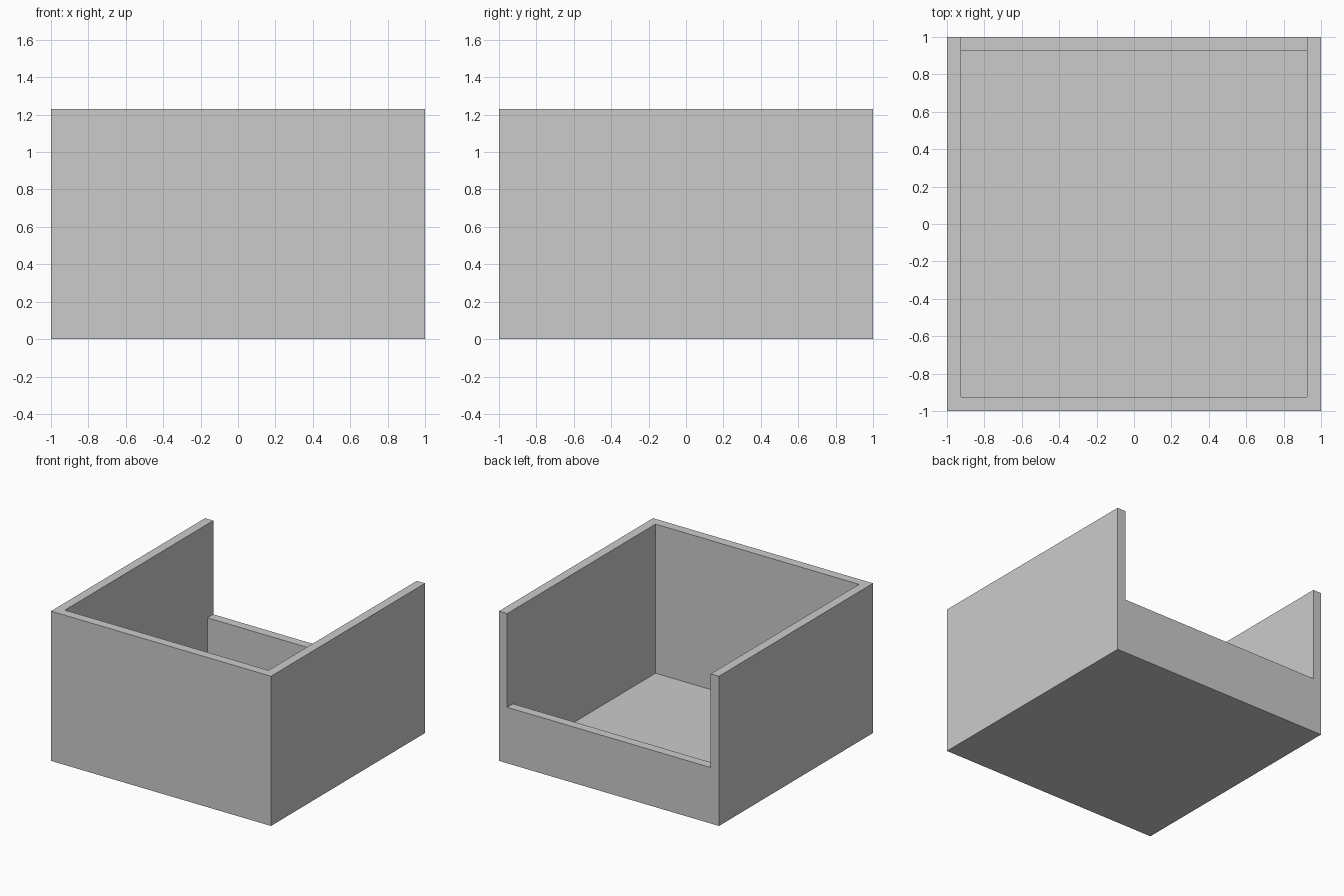
import bpy

if "Cube" in bpy.data.objects:
    bpy.data.objects.remove(bpy.data.objects["Cube"])

HALF, HEIGHT = 1.0, 1.23
WALL, FLOOR, LIP = 0.075, 0.005, 0.46
INNER = HALF - WALL


def box(name, lo, hi):
    """Axis-aligned box between two corners."""
    mid = [(a + b) / 2 for a, b in zip(lo, hi)]
    bpy.ops.mesh.primitive_cube_add(size=1, location=mid)
    ob = bpy.context.object
    ob.name = name
    ob.scale = [b - a for a, b in zip(lo, hi)]
    bpy.ops.object.transform_apply(location=True, rotation=False, scale=True)
    return ob


def carve(target, cutter):
    """Subtract the cutter from the target, then hide the cutter."""
    mod = target.modifiers.new(cutter.name, 'BOOLEAN')
    mod.operation = 'DIFFERENCE'
    mod.solver = 'EXACT'
    mod.object = cutter
    bpy.context.view_layer.objects.active = target
    bpy.ops.object.modifier_apply(modifier=mod.name)
    bpy.data.objects.remove(cutter)


# Open bin: thin floor and four walls
bin_box = box("open_front_bin", (-HALF, -HALF, 0), (HALF, HALF, HEIGHT))
carve(bin_box, box("cavity_cutter", (-INNER, -INNER, FLOOR), (INNER, INNER, HEIGHT + 0.5)))

# Opening in the back wall, leaving a low lip
carve(bin_box, box("opening_cutter", (-INNER, INNER - 0.2, LIP), (INNER, HALF + 0.5, HEIGHT + 0.5)))
